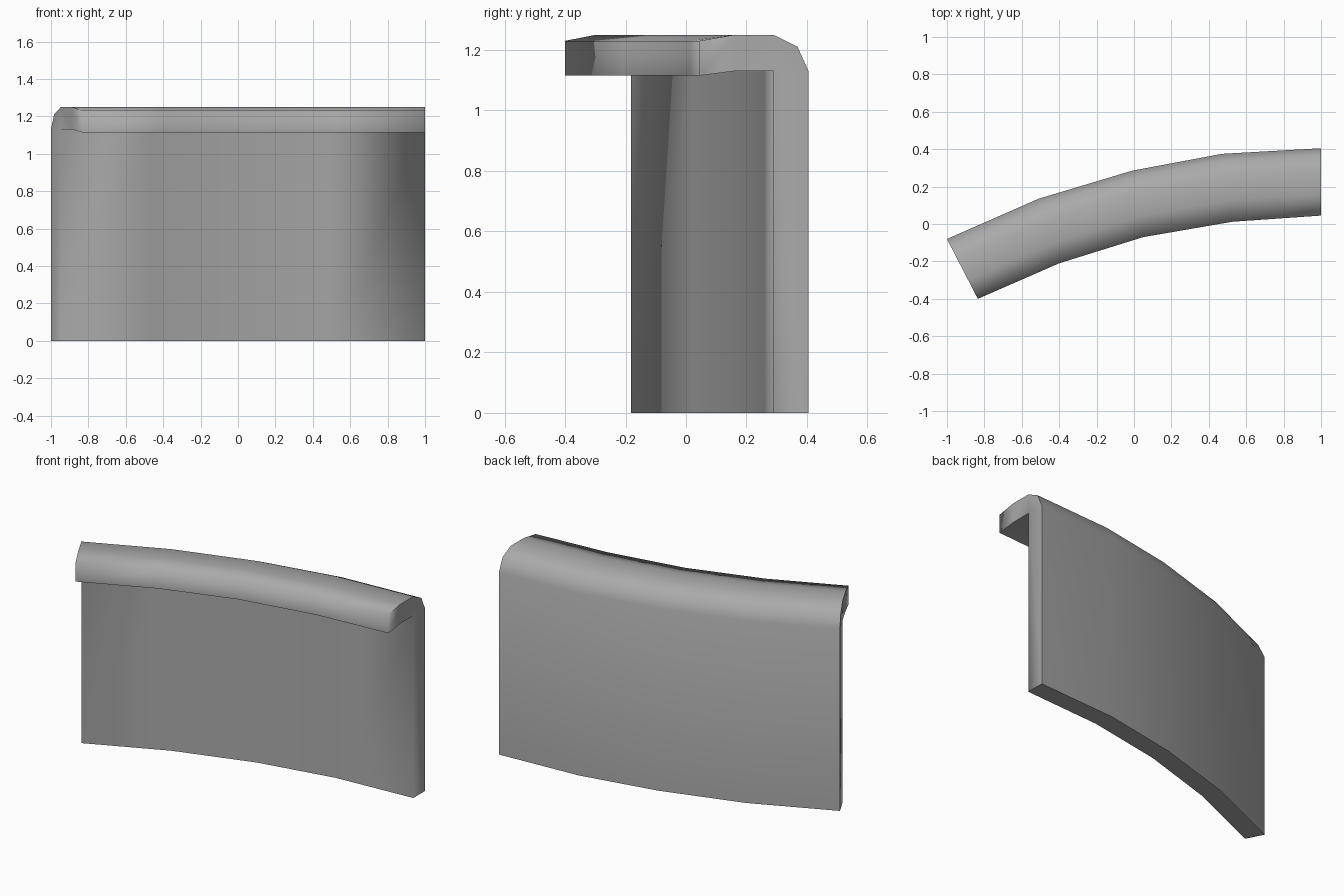
import bpy, bmesh, math
from mathutils import Vector

old = bpy.data.objects.get("Cube")
if old:
    bpy.data.objects.remove(old, do_unlink=True)

# Plain grey material
grey = bpy.data.materials.new("grey")
grey.use_nodes = True
colour = (0.4, 0.4, 0.4, 1)
grey.diffuse_color = colour
grey.node_tree.nodes["Principled BSDF"].inputs["Base Color"].default_value = colour

# Curved plan: back and front edge of each station, from +x to -x
back = [(1, .405), (.47, .375), (-.01, .285), (-.51, .135), (-1, -.08)]
front = [(1, .045), (.525, .012), (.05, -.07), (-.40, -.21), (-.835, -.40)]

# Hooked cross-section: (share of depth from back to front, height)
profile = [(0, 0), (0, 1.13), (.1, 1.21), (.32, 1.25), (.68, 1.25),
           (1, 1.23), (1, 1.115), (.68, 1.13), (.32, 1.13), (.32, 0)]

# Sweep the section along the plan
bm = bmesh.new()
rings = []
for b, f in zip(back, front):
    b, f = Vector(b), Vector(f)
    rings.append([bm.verts.new((*b.lerp(f, t), z)) for t, z in profile])
n = len(profile)
for r, s in zip(rings, rings[1:]):
    for i in range(n):
        j = (i + 1) % n
        bm.faces.new((r[i], r[j], s[j], s[i]))

# Close both ends: wall, corner and lip
for ring in (rings[0], rings[-1]):
    for ids in ((0, 1, 8, 9), (1, 2, 3, 8), (3, 4, 7, 8), (4, 5, 6, 7)):
        bm.faces.new([ring[i] for i in ids])
bmesh.ops.recalc_face_normals(bm, faces=bm.faces)

mesh = bpy.data.meshes.new("curved_panel")
bm.to_mesh(mesh)
bm.free()
panel = bpy.data.objects.new("curved_panel", mesh)
mesh.materials.append(grey)
bpy.context.collection.objects.link(panel)

# Smooth the rounded lip and keep the corners crisp
bpy.context.view_layer.objects.active = panel
panel.select_set(True)
bpy.ops.object.shade_smooth_by_angle(angle=math.radians(88))
